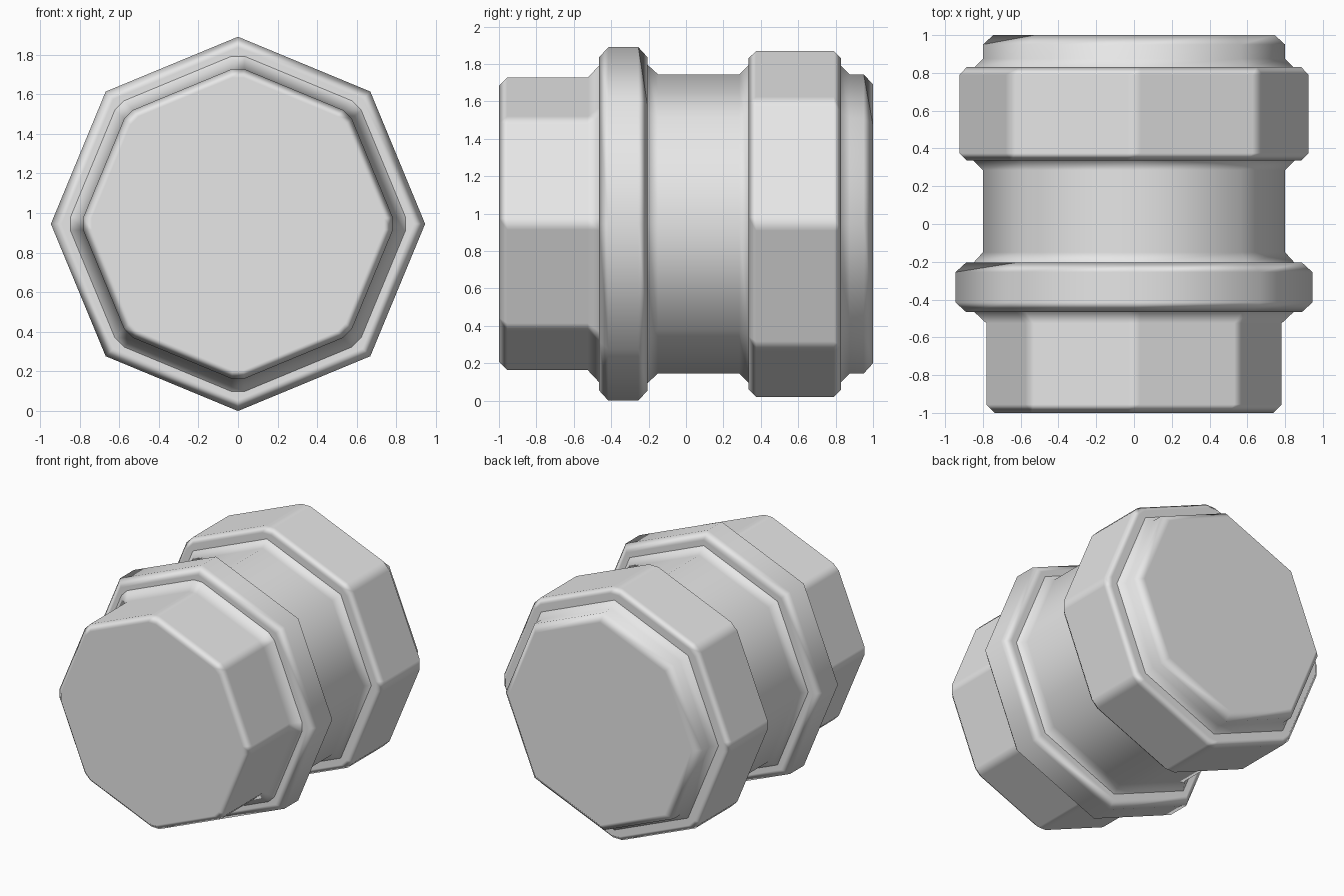
import bpy
import bmesh
from math import sin, cos, tau
from mathutils import Vector

cube = bpy.data.objects.get("Cube")
if cube:
    bpy.data.objects.remove(cube, do_unlink=True)

SIDES = 8
CENTRE_Z = 0.945

grey = bpy.data.materials.new("plain_grey")
grey.use_nodes = True
grey.diffuse_color = (0.8, 0.8, 0.8, 1)
grey.node_tree.nodes["Principled BSDF"].inputs["Base Color"].default_value = (0.8, 0.8, 0.8, 1)


def ring_points(y, radius, bevel):
    """Octagon around the y axis, point up; bevel is a fraction of each side."""
    corners = [Vector((radius * sin(tau * k / SIDES), y, CENTRE_Z + radius * cos(tau * k / SIDES)))
               for k in range(SIDES)]
    if not bevel:
        return corners
    points = []
    for k, corner in enumerate(corners):
        points.append(corner.lerp(corners[k - 1], bevel))
        points.append(corner.lerp(corners[(k + 1) % SIDES], bevel))
    return points


def octagon_part(name, profile, bevel=0, front=False, back=False):
    """Loft octagons through (y, radius) pairs, front to back."""
    bm = bmesh.new()
    rings = [[bm.verts.new(p) for p in ring_points(y, r, bevel)] for y, r in profile]
    count = len(rings[0])
    for a, b in zip(rings, rings[1:]):
        for k in range(count):
            n = (k + 1) % count
            bm.faces.new((a[k], a[n], b[n], b[k]))
    if front:
        bm.faces.new(rings[0][::-1])
    if back:
        bm.faces.new(rings[-1])
    for face in bm.faces:
        face.smooth = True
    mesh = bpy.data.meshes.new(name)
    bm.to_mesh(mesh)
    bm.free()
    mesh.materials.append(grey)
    obj = bpy.data.objects.new(name, mesh)
    bpy.context.collection.objects.link(obj)
    # Large faces stay flat, narrow chamfers blend between them
    weighted = obj.modifiers.new("weighted_normals", 'WEIGHTED_NORMAL')
    weighted.weight = 100
    return obj


# Front plug with faceted sides, flaring out to the collar
octagon_part("front_plug",
             [(-1, 0.75), (-0.955, 0.795), (-0.525, 0.795), (-0.465, 0.86)],
             bevel=0.055, front=True)

# Chamfered collar with soft corners
octagon_part("collar",
             [(-0.465, 0.78), (-0.465, 0.89), (-0.415, 0.945),
              (-0.255, 0.945), (-0.205, 0.89), (-0.205, 0.78)])

# Softly shaded middle barrel, flared at both ends
octagon_part("barrel",
             [(-0.205, 0.85), (-0.15, 0.8), (0.285, 0.8), (0.335, 0.85)])

# Faceted rear nut
octagon_part("rear_nut",
             [(0.335, 0.78), (0.335, 0.9), (0.375, 0.94),
              (0.79, 0.94), (0.83, 0.9), (0.83, 0.78)],
             bevel=0.055)

# Short rear neck
octagon_part("rear_neck",
             [(0.83, 0.845), (0.875, 0.8), (0.95, 0.8), (1, 0.745)],
             back=True)
